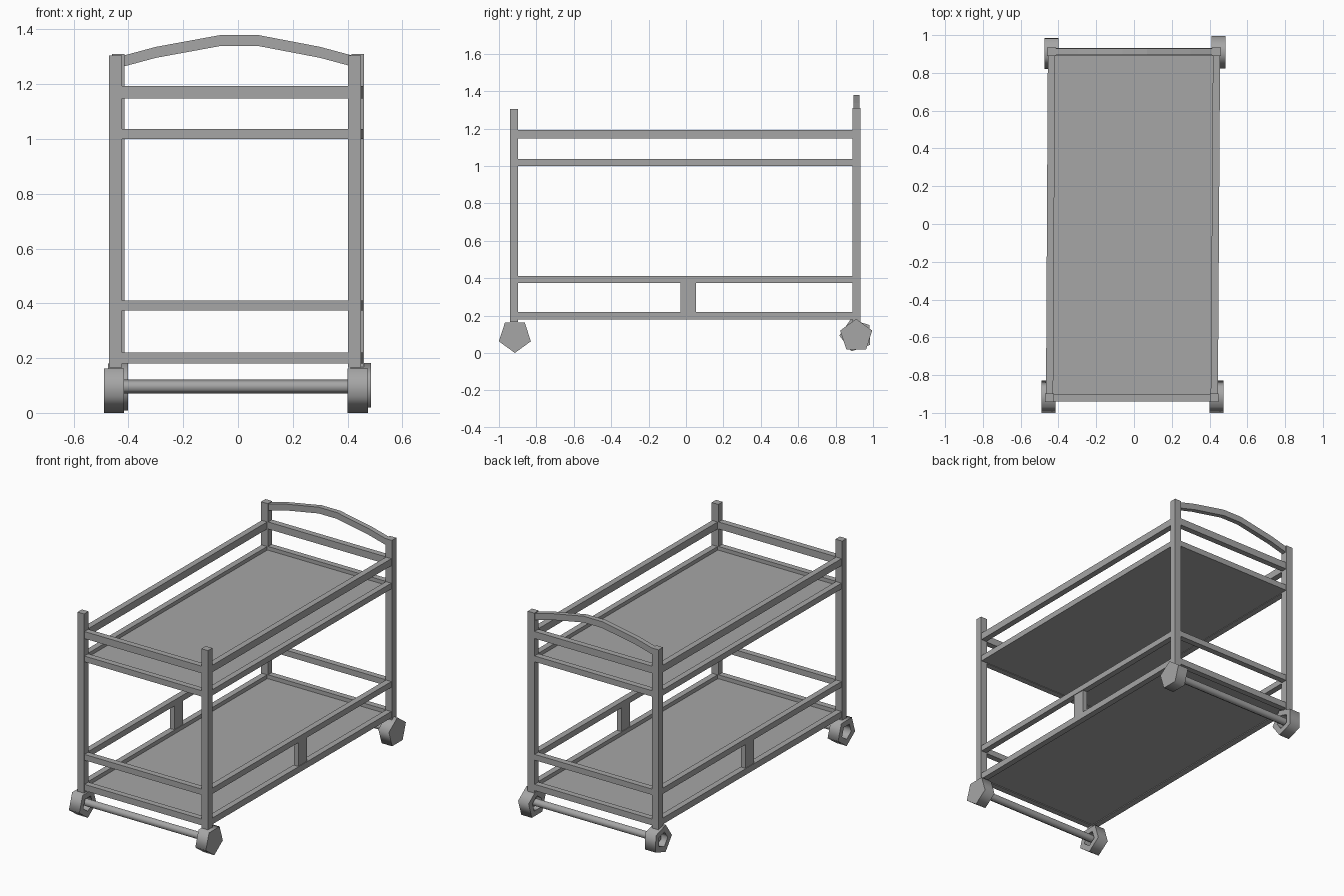
import bpy, bmesh, math
from mathutils import Vector, Matrix

if "Cube" in bpy.data.objects:
    bpy.data.objects.remove(bpy.data.objects["Cube"])

GREY = (0.38, 0.38, 0.38, 1)
mat = bpy.data.materials.new("grey_metal")
mat.use_nodes = True
mat.diffuse_color = GREY
mat.node_tree.nodes["Principled BSDF"].inputs["Base Color"].default_value = GREY


def finish(name, bm):
    bmesh.ops.recalc_face_normals(bm, faces=bm.faces)
    mesh = bpy.data.meshes.new(name)
    bm.to_mesh(mesh)
    bm.free()
    mesh.materials.append(mat)
    obj = bpy.data.objects.new(name, mesh)
    bpy.context.collection.objects.link(obj)
    return obj


def bar(name, a, b, width, height):
    """Level box running from a to b."""
    a, b = Vector(a), Vector(b)
    d = b - a
    bm = bmesh.new()
    bmesh.ops.create_cube(bm, size=1, matrix=Matrix.Translation((a + b) / 2)
                          @ Matrix.Rotation(math.atan2(d.y, d.x), 4, 'Z')
                          @ Matrix.Diagonal((d.length, width, height, 1)))
    return finish(name, bm)


def box(name, centre, size):
    half = Vector((size[0] / 2, 0, 0))
    return bar(name, Vector(centre) - half, Vector(centre) + half, size[1], size[2])


def lathe(name, y, z, loops, sides, turn, closed):
    """Sweep (x, radius) loops around an axis parallel to x."""
    bm = bmesh.new()
    rings = []
    for x, r in loops:
        angles = [math.radians(turn) + math.tau * i / sides for i in range(sides)]
        rings.append([bm.verts.new((x, y + r * math.cos(t), z + r * math.sin(t))) for t in angles])
    pairs = list(zip(rings, rings[1:]))
    if closed:
        pairs.append((rings[-1], rings[0]))
    else:
        bm.faces.new(rings[0])
        bm.faces.new(rings[-1])
    for p, q in pairs:
        for i in range(sides):
            j = (i + 1) % sides
            bm.faces.new((p[i], p[j], q[j], q[i]))
    obj = finish(name, bm)
    bpy.ops.object.select_all(action='DESELECT')
    obj.select_set(True)
    bpy.context.view_layer.objects.active = obj
    bpy.ops.object.shade_smooth_by_angle(angle=math.radians(80))
    return obj


# Corner posts; the back pair sits slightly further to the left
POST = 0.047
posts = {"front_right": (-0.447, -0.92, 1.305), "front_left": (0.425, -0.92, 1.305),
         "back_right": (-0.437, 0.912, 1.31), "back_left": (0.437, 0.912, 1.31)}
for name, (x, y, top) in posts.items():
    box(name + "_post", (x, y, (top + 0.165) / 2), (POST, 0.044, top - 0.165))


def between(name, p, q, z, h):
    a, b = (Vector((*posts[k][:2], z)) for k in (p, q))
    step = (b - a).normalized() * 0.02
    bar(name, a + step, b - step, 0.038, h)


# Four levels of rails around the frame
for level, z, h in (("guard", 1.17, 0.045), ("upper_tray", 1.018, 0.037),
                    ("lower_guard", 0.392, 0.037), ("lower_tray", 0.2, 0.04)):
    for end in ("front", "back"):
        between(f"{level}_{end}_rail", end + "_right", end + "_left", z, h)
    for side in ("right", "left"):
        between(f"{level}_{side}_rail", "front_" + side, "back_" + side, z, h)

# Tray panels set near the bottom of their rails
for name, z in (("upper_tray", 1.008), ("lower_tray", 0.19)):
    bar(name, (-0.011, -0.91, z), (0, 0.905, z), 0.85, 0.01)

# Short uprights between the lower side rails
for name, x in (("right_upright", -0.442), ("left_upright", 0.431)):
    box(name, (x, 0.012, 0.298), (0.03, 0.085, 0.16))

# Five-sided castors: open through on the right, closed outside on the left
R, HOLE, HALF = 0.09, 0.048, 0.037
for name, x, y, z, turn in (("front_right", -0.453, -0.915, 0.09, -90),
                            ("front_left", 0.437, -0.915, 0.09, -90),
                            ("back_right", -0.438, 0.91, 0.095, 37),
                            ("back_left", 0.448, 0.91, 0.092, 90)):
    lo, hi = x - HALF, x + HALF
    if x < 0:
        loops = [(lo, HOLE), (lo, R), (hi, R), (hi, HOLE)]
    else:
        loops = [(x, HOLE), (lo, HOLE), (lo, R), (hi, R)]
    lathe(name + "_wheel", y, z, loops, 5, turn, x < 0)

# Axles joining each wheel pair
for end, y in (("front", -0.915), ("back", 0.91)):
    lathe(end + "_axle", y, 0.096, [(-0.445, 0.025), (0.44, 0.025)], 6, 30, False)

# Arched push handle along the back
path = [(-0.415, 1.285), (-0.3, 1.316), (-0.06, 1.36), (0.07, 1.36), (0.3, 1.316), (0.415, 1.285)]
bm = bmesh.new()
sections = []
for x, z in path:
    sections.append([bm.verts.new((x, 0.912 + dy, z + dz))
                     for dy, dz in ((-0.016, -0.02), (0.016, -0.02), (0.016, 0.02), (-0.016, 0.02))])
for p, q in zip(sections, sections[1:]):
    for i in range(4):
        j = (i + 1) % 4
        bm.faces.new((p[i], p[j], q[j], q[i]))
bm.faces.new(sections[0])
bm.faces.new(sections[-1])
finish("push_handle", bm)
